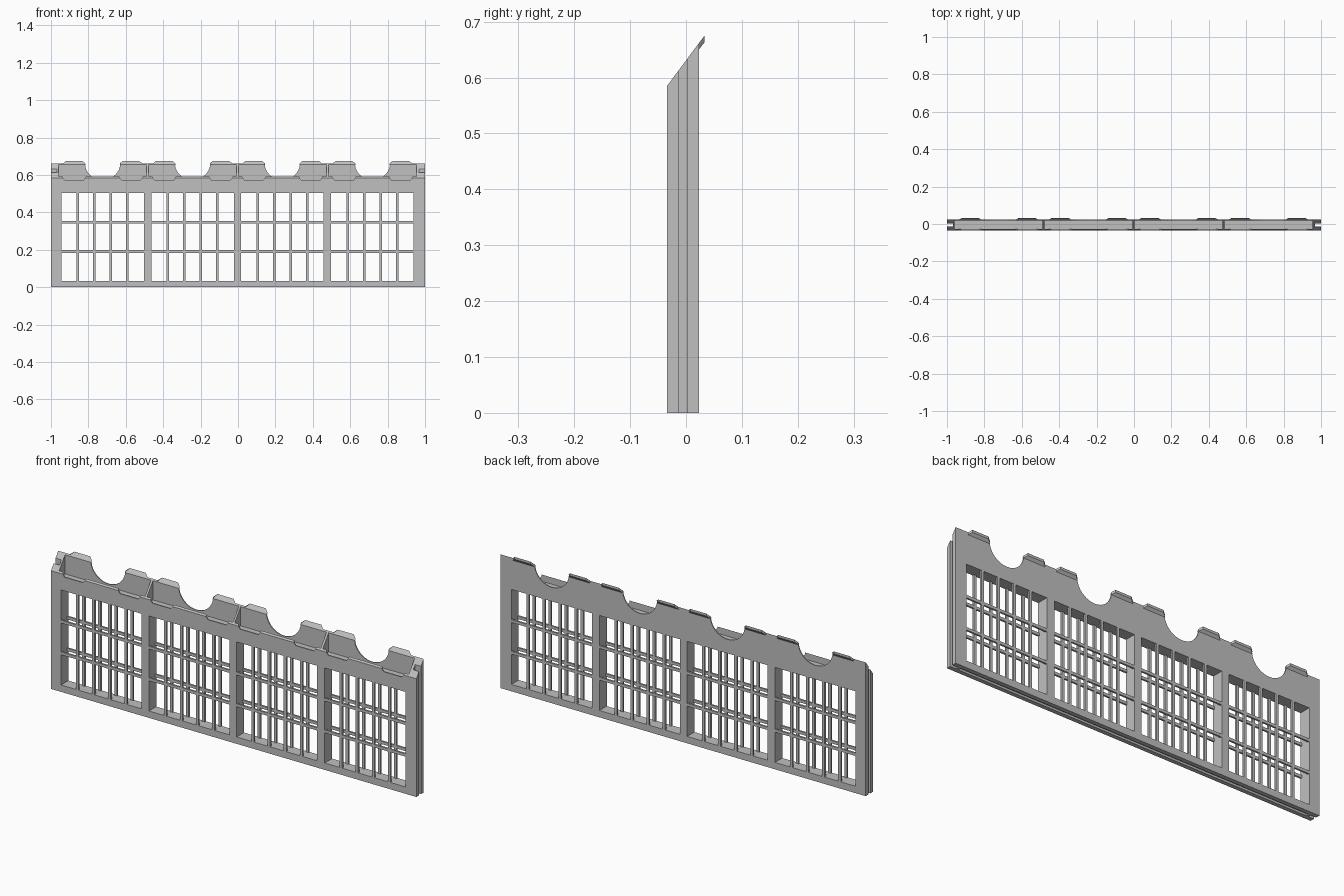
import bpy, bmesh, math

if "Cube" in bpy.data.objects:
    bpy.data.objects.remove(bpy.data.objects["Cube"])

BAYS = [-0.724, -0.243, 0.237, 0.719]      # bay centres along x
Y0, Y1 = -0.034, 0.023                      # front and back faces
SLOPE = 0.09 / 0.067                        # bevel of the top edge
WIN_W, WIN_Z0, WIN_Z1 = 0.441, 0.034, 0.504

gray = bpy.data.materials.new("light_gray")
gray.diffuse_color = (0.53, 0.53, 0.53, 1)
gray.use_nodes = True
gray.node_tree.nodes["Principled BSDF"].inputs["Base Color"].default_value = gray.diffuse_color


def top_z(y):
    return 0.585 + (y - Y0) * SLOPE


def prism(bm, a, b):
    """Closed solid between two matching point loops."""
    va, vb = [bm.verts.new(p) for p in a], [bm.verts.new(p) for p in b]
    n = len(va)
    bm.faces.new(va)
    bm.faces.new(vb[::-1])
    for i in range(n):
        j = (i + 1) % n
        bm.faces.new((va[j], va[i], vb[i], vb[j]))


def box(bm, x0, x1, y0, y1, z0, z1):
    loop = [(y0, z0), (y1, z0), (y1, z1), (y0, z1)]
    prism(bm, [(x0, y, z) for y, z in loop], [(x1, y, z) for y, z in loop])


def make(name, bm):
    bmesh.ops.recalc_face_normals(bm, faces=bm.faces)
    me = bpy.data.meshes.new(name)
    bm.to_mesh(me)
    bm.free()
    me.materials.append(gray)
    ob = bpy.data.objects.new(name, me)
    bpy.context.collection.objects.link(ob)
    return ob


def cut(target, name, bm):
    """Subtract the solids in bm from target and drop the cutter."""
    cutter = make(name, bm)
    cutter.hide_render = True
    mod = target.modifiers.new(name, 'BOOLEAN')
    mod.operation, mod.solver, mod.object = 'DIFFERENCE', 'EXACT', cutter
    dg = bpy.context.evaluated_depsgraph_get()
    me = bpy.data.meshes.new_from_object(target.evaluated_get(dg))
    target.modifiers.clear()
    target.data = me
    bpy.data.objects.remove(cutter)


# Panel body: side profile with a sloping top, swept along x
bm = bmesh.new()
prof = [(Y0, 0), (Y1, 0), (Y1, top_z(Y1)), (Y0, top_z(Y0))]
prism(bm, [(-1, y, z) for y, z in prof], [(1, y, z) for y, z in prof])
body = make("panel_frame", bm)

# Window openings
bm = bmesh.new()
for c in BAYS:
    box(bm, c - WIN_W / 2, c + WIN_W / 2, -0.1, 0.1, WIN_Z0, WIN_Z1)
cut(body, "window_cutter", bm)

# Open troughs along the top, leaving a thin front lip, back wall and dividers
bm = bmesh.new()
for c in BAYS:
    box(bm, c - 0.2355, c + 0.2355, Y0 + 0.006, Y1 - 0.005, 0.56, 0.8)
cut(body, "trough_cutter", bm)

# Round scallops in the back wall
bm = bmesh.new()
for c in BAYS:
    ring = [(c + 0.095 * math.cos(t), 0.666 + 0.093 * math.sin(t))
            for t in (2 * math.pi * i / 40 for i in range(40))]
    prism(bm, [(x, 0, z) for x, z in ring], [(x, 0.1, z) for x, z in ring])
cut(body, "scallop_cutter", bm)

# Tab sockets in the front lip
bm = bmesh.new()
for c in BAYS:
    for s in (-0.152, 0.152):
        loop = [(c + s + u, z) for u, z in
                ((-0.05, 0.572), (0.05, 0.572), (0.061, 0.586), (0.061, 0.63),
                 (-0.061, 0.63), (-0.061, 0.586))]
        prism(bm, [(x, -0.06, z) for x, z in loop], [(x, -0.005, z) for x, z in loop])
cut(body, "socket_cutter", bm)

# Joining grooves in both ends and under the bottom rail
bm = bmesh.new()
for s in (-1, 1):
    box(bm, *sorted((s * 0.968, s * 1.1)), -0.013, 0.002, -0.1, 0.9)
box(bm, -0.955, 0.955, -0.013, 0.002, -0.1, 0.01)
cut(body, "groove_cutter", bm)

# Front and back lattices: four uprights and two crossbars per bay
for name, y0, y1 in (("front_lattice", Y0, Y0 + 0.009), ("back_lattice", Y1 - 0.009, Y1)):
    bm = bmesh.new()
    for c in BAYS:
        x0 = c - WIN_W / 2
        for i in range(1, 5):
            x = x0 + WIN_W * i / 5
            box(bm, x - 0.007, x + 0.007, y0, y1, WIN_Z0, WIN_Z1)
        for i in (1, 2):
            z = WIN_Z0 + (WIN_Z1 - WIN_Z0) * i / 3
            box(bm, x0, x0 + WIN_W, y0, y1, z - 0.007, z + 0.007)
    make(name, bm)

# Hooked tabs behind the top edge, tapering outward
bm = bmesh.new()
side = [(Y1 - 0.005, 0.65, 0.06), (Y1, 0.65, 0.06), (0.033, 0.663, 0.044),
        (0.033, top_z(0.033), 0.044), (Y1, top_z(Y1), 0.06),
        (Y1 - 0.005, top_z(Y1 - 0.005), 0.06)]
for c in BAYS:
    for s in (-0.152, 0.152):
        prism(bm, [(c + s - w, y, z) for y, z, w in side],
              [(c + s + w, y, z) for y, z, w in side])
make("back_tabs", bm)
